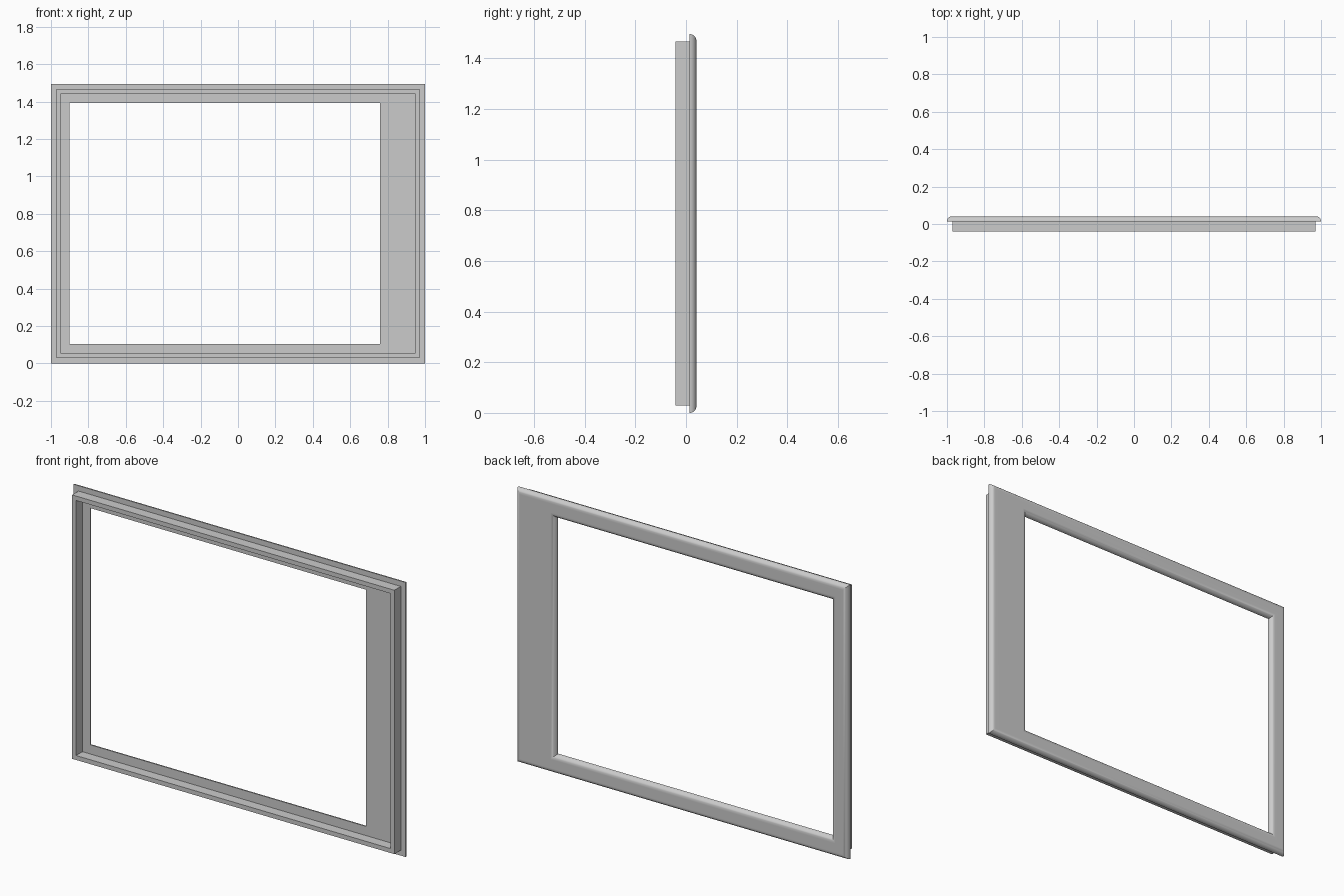
import bpy
import bmesh
from math import sin, cos, pi

cube = bpy.data.objects.get("Cube")
if cube:
    bpy.data.objects.remove(cube, do_unlink=True)

grey = bpy.data.materials.new("plain_grey")
grey.use_nodes = True
grey.diffuse_color = (0.6, 0.6, 0.6, 1)
grey.node_tree.nodes["Principled BSDF"].inputs["Base Color"].default_value = (0.6, 0.6, 0.6, 1)


def rect(bounds, inset, y):
    """Four corners of an upright rectangle, shrunk by inset."""
    x0, x1, z0, z1 = bounds
    x0, x1, z0, z1 = x0 + inset, x1 - inset, z0 + inset, z1 - inset
    return [(x0, y, z0), (x1, y, z0), (x1, y, z1), (x0, y, z1)]


def frame(name, rings):
    """Closed frame made by joining each rectangle to the next."""
    bm = bmesh.new()
    loops = [[bm.verts.new(p) for p in ring] for ring in rings]
    for a, b in zip(loops, loops[1:] + loops[:1]):
        for i in range(4):
            j = (i + 1) % 4
            bm.faces.new((a[i], a[j], b[j], b[i]))
    bmesh.ops.recalc_face_normals(bm, faces=bm.faces)
    mesh = bpy.data.meshes.new(name)
    bm.to_mesh(mesh)
    bm.free()
    mesh.materials.append(grey)
    obj = bpy.data.objects.new(name, mesh)
    bpy.context.collection.objects.link(obj)
    bpy.ops.object.select_all(action="DESELECT")
    obj.select_set(True)
    bpy.context.view_layer.objects.active = obj
    bpy.ops.object.shade_smooth_by_angle(angle=pi / 6)
    weighted = obj.modifiers.new("flat_face_normals", "WEIGHTED_NORMAL")
    weighted.keep_sharp = True
    return obj


# Face plate with quarter-round back edges and an off-centre opening
FRONT, SEAT, BACK = -0.041, 0.014, 0.041
radius = BACK - SEAT
steps = 8
arc = [(radius * (1 - cos(a)), SEAT + radius * sin(a))
       for a in (pi / 2 * i / steps for i in range(steps + 1))]
outer = (-1, 1, 0, 1.495)
opening = (-0.9, 0.76, 0.103, 1.392)
frame("face_plate",
      [rect(outer, d, y) for d, y in arc]
      + [rect(opening, -d, y) for d, y in reversed(arc)])

# Square-edged mounting lip on the front
frame("mounting_lip",
      [rect(outer, 0.029, SEAT), rect(outer, 0.029, FRONT),
       rect(outer, 0.053, FRONT), rect(outer, 0.053, SEAT)])
